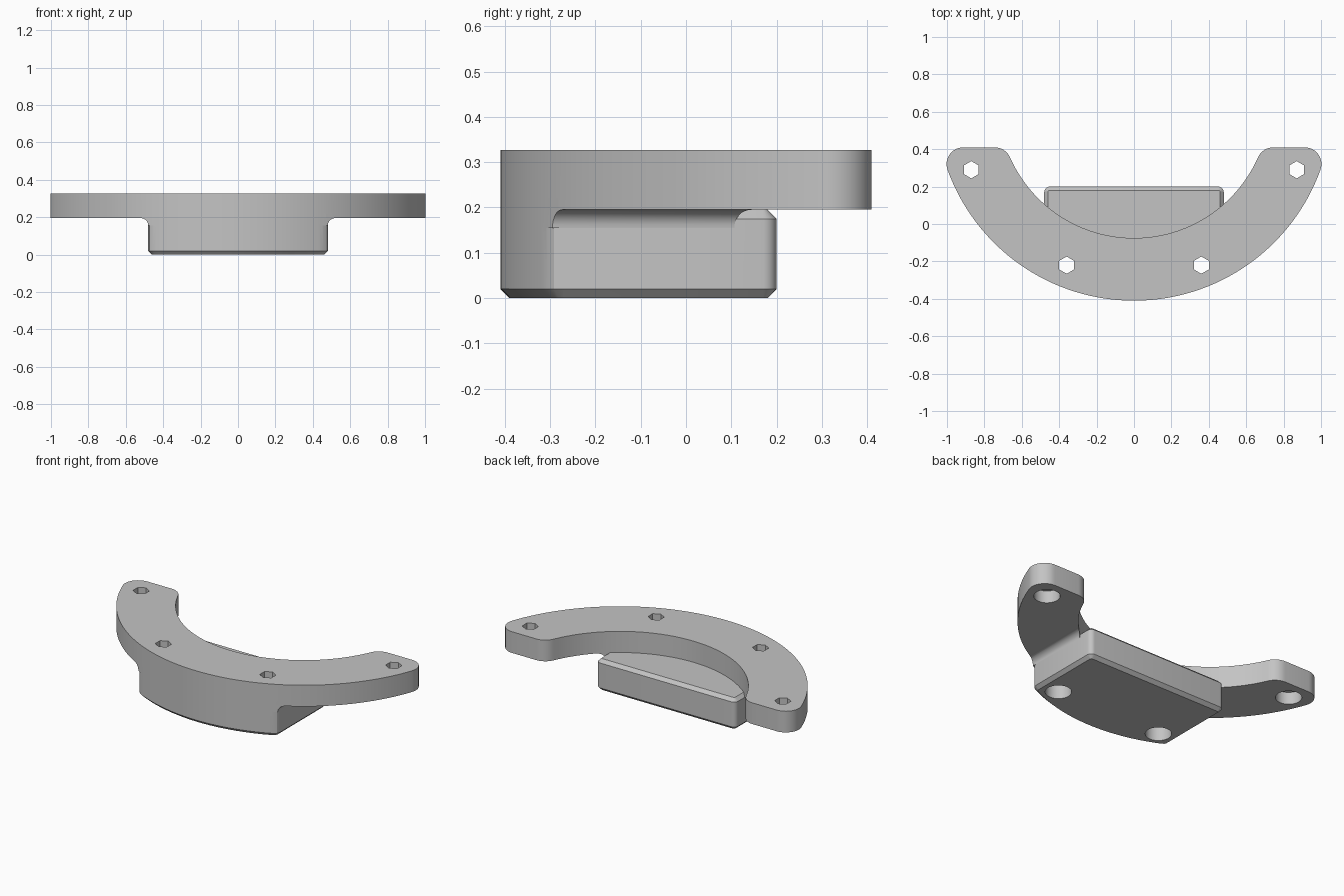
import bpy, bmesh
from math import sin, cos, radians, degrees, sqrt, atan2

cube = bpy.data.objects.get("Cube")
if cube:
    bpy.data.objects.remove(cube)

CY, R_OUT, R_IN, TIP = 0.65, 1.06, 0.725, 0.09   # crescent arcs and tip rounding
Z_MID, Z_TOP = 0.195, 0.327                      # underside and top of the plate
HALF_W, BACK = 0.48, 0.2                         # block half width and back face

grey = bpy.data.materials.new("light_grey")
grey.use_nodes = True
grey.diffuse_color = (0.55, 0.55, 0.55, 1)
grey.node_tree.nodes["Principled BSDF"].inputs["Base Color"].default_value = (0.55, 0.55, 0.55, 1)


def arc(cx, cy, r, a0, a1, n):
    angles = [radians(a0 + (a1 - a0) * i / n) for i in range(n + 1)]
    return [(cx + r * cos(a), cy + r * sin(a)) for a in angles]


def inset(points, d):
    """Move a counterclockwise outline inwards by d."""
    result = []
    for i, (x, y) in enumerate(points):
        (px, py), (qx, qy) = points[i - 1], points[(i + 1) % len(points)]
        tx, ty = qx - px, qy - py
        length = sqrt(tx * tx + ty * ty)
        result.append((x - d * ty / length, y + d * tx / length))
    return result


def loft(name, rings):
    """Solid through matching rings of 3D points, capped at both ends."""
    bm = bmesh.new()
    loops = [[bm.verts.new(p) for p in ring] for ring in rings]
    for low, high in zip(loops, loops[1:]):
        for i in range(len(low)):
            bm.faces.new((low[i - 1], low[i], high[i], high[i - 1]))
    bm.faces.new(loops[0][::-1])
    bm.faces.new(loops[-1])
    bmesh.ops.recalc_face_normals(bm, faces=bm.faces)
    mesh = bpy.data.meshes.new(name)
    bm.to_mesh(mesh)
    bm.free()
    mesh.materials.append(grey)
    obj = bpy.data.objects.new(name, mesh)
    bpy.context.collection.objects.link(obj)
    return obj


def flat(points, z):
    return [(x, y, z) for x, y in points]


def combine(target, other, operation):
    mod = target.modifiers.new("combine", 'BOOLEAN')
    mod.operation, mod.solver, mod.object = operation, 'EXACT', other
    bpy.context.view_layer.objects.active = target
    bpy.ops.object.modifier_apply(modifier=mod.name)
    bpy.data.objects.remove(other)


# Crescent outline: right half, then its mirror image
tip_y = 0.41 - TIP
drop = CY - tip_y
x_out = sqrt((R_OUT - TIP) ** 2 - drop ** 2)
x_in = sqrt((R_IN + TIP) ** 2 - drop ** 2)
a_out, a_in = degrees(atan2(drop, x_out)), degrees(atan2(drop, x_in))
outer = arc(0, CY, R_OUT, -90, -a_out, 32)
half = (outer + arc(x_out, tip_y, TIP, -a_out, 90, 12)[1:]
        + arc(x_in, tip_y, TIP, 90, 180 - a_in, 8)
        + arc(0, CY, R_IN, -a_in, -90, 32)[1:])
crescent = half + [(-x, y) for x, y in half[-2:0:-1]]
plate = loft("bracket", [flat(crescent, Z_MID), flat(crescent, Z_TOP)])

# Block below the plate, chamfered at the bottom and along the back top
half = ([p for p in outer if p[0] < 0.44]
        + [(0.455, -0.307), (0.473, -0.292), (HALF_W, -0.27), (HALF_W, 0.1)]
        + arc(HALF_W - 0.03, BACK - 0.03, 0.03, 0, 90, 6))
outline = half + [(-x, y) for x, y in half[:0:-1]]
small = inset(outline, 0.02)
top = [s if p[1] > 0.09 else p for p, s in zip(outline, small)]
block = loft("block", [flat(small, 0), flat(outline, 0.02),
                       flat(outline, Z_MID - 0.02), flat(top, Z_MID)])
combine(plate, block, 'UNION')

# Concave fillets between block sides and plate, trimmed to the crescent
for side in (-1, 1):
    curve = arc(HALF_W + 0.04, Z_MID - 0.04, 0.04, 180, 90, 8)
    profile = [(0.45, 0.155)] + curve + [(0.52, 0.22), (0.45, 0.22)]
    fillet = loft("fillet", [[(side * x, y, z) for x, z in profile] for y in (-0.5, 0.4)])
    trim = loft("trim", [flat(crescent, 0.1), flat(crescent, 0.3)])
    combine(fillet, trim, 'INTERSECT')
    combine(plate, fillet, 'UNION')

# Four screw holes: six-sided above, wide round bore from below
for x, y in ((0.87, 0.29), (0.36, -0.22)):
    for side in (-1, 1):
        bore = arc(side * x, y, 0.073, 0, 360, 32)[:-1]
        combine(plate, loft("bore", [flat(bore, -0.1), flat(bore, 0.27)]), 'DIFFERENCE')
        hexagon = arc(side * x, y, 0.046, 90, 450, 6)[:-1]
        combine(plate, loft("hole", [flat(hexagon, 0.24), flat(hexagon, 0.4)]), 'DIFFERENCE')

# Smooth the curved walls, keep the edges crisp
bpy.ops.object.select_all(action='DESELECT')
plate.select_set(True)
bpy.context.view_layer.objects.active = plate
bpy.ops.object.shade_smooth_by_angle(angle=radians(30))
